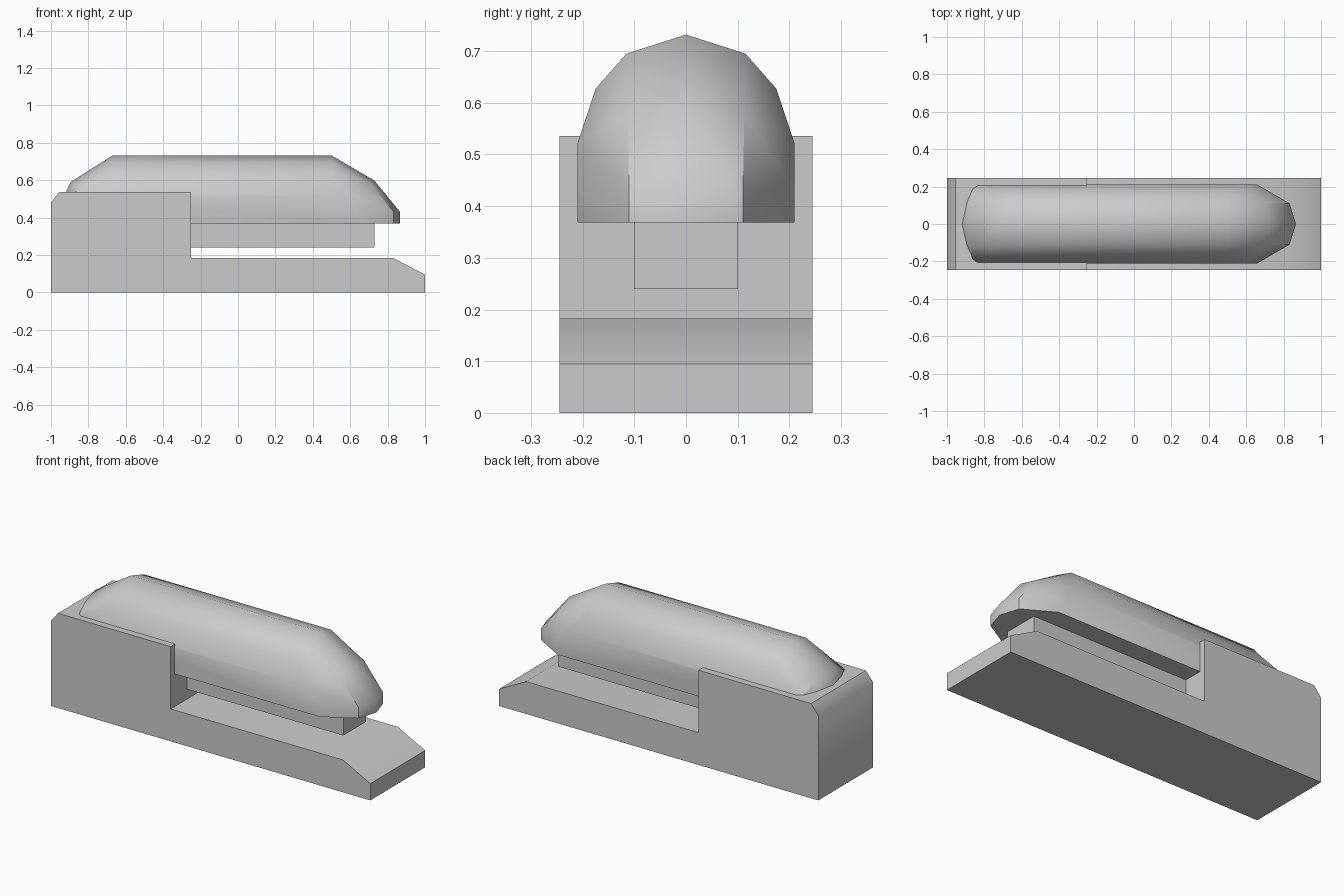
import bpy, bmesh, math

if "Cube" in bpy.data.objects:
    bpy.data.objects.remove(bpy.data.objects["Cube"])


def finish(bm, name, angle):
    bmesh.ops.recalc_face_normals(bm, faces=bm.faces)
    me = bpy.data.meshes.new(name)
    bm.to_mesh(me)
    bm.free()
    ob = bpy.data.objects.new(name, me)
    bpy.context.collection.objects.link(ob)
    bpy.ops.object.select_all(action='DESELECT')
    ob.select_set(True)
    bpy.context.view_layer.objects.active = ob
    bpy.ops.object.shade_smooth_by_angle(angle=math.radians(angle))
    return ob


def extrude_profile(name, profile, half_width, angle=45):
    bm = bmesh.new()
    face = bm.faces.new([bm.verts.new((x, -half_width, z)) for x, z in profile])
    ext = bmesh.ops.extrude_face_region(bm, geom=[face])
    verts = [v for v in ext['geom'] if isinstance(v, bmesh.types.BMVert)]
    bmesh.ops.translate(bm, verts=verts, vec=(0, 2 * half_width, 0))
    return finish(bm, name, angle)


# Stepped base with a chamfered back and a sloping front toe
extrude_profile("base", [(-1, 0), (1, 0), (1, 0.095), (0.83, 0.183), (-0.25, 0.183),
                         (-0.25, 0.536), (-0.955, 0.536), (-1, 0.48)], 0.245)

# Narrow bar under the rounded lever
extrude_profile("under_bar", [(-0.25, 0.24), (0.73, 0.24), (0.73, 0.368), (-0.25, 0.368)], 0.101)

# Rounded lever: lengthwise lines at the centre, shoulder and side, mirrored in y
centre = [(-0.935, 0, 0.368), (-0.935, 0, 0.5), (-0.895, 0, 0.59), (-0.67, 0, 0.732),
          (0.5, 0, 0.732), (0.73, 0, 0.597), (0.866, 0, 0.43), (0.866, 0, 0.368)]
shoulder = [(-0.91, 0.115, 0.368), (-0.91, 0.115, 0.5), (-0.875, 0.115, 0.575), (-0.67, 0.115, 0.695),
            (0.5, 0.115, 0.695), (0.71, 0.113, 0.578), (0.832, 0.11, 0.43), (0.832, 0.11, 0.368)]
side = [(-0.865, 0.21, 0.368), (-0.865, 0.21, 0.5), (-0.86, 0.21, 0.522), (-0.67, 0.175, 0.627),
        (0.5, 0.175, 0.627), (0.595, 0.21, 0.522), (0.66, 0.21, 0.43), (0.66, 0.21, 0.368)]


def flip(line):
    return [(x, -y, z) for x, y, z in line]


bm = bmesh.new()
rows = [[bm.verts.new(p) for p in line]
        for line in (flip(side), flip(shoulder), centre, shoulder, side)]
for a, b in zip(rows, rows[1:]):
    for i in range(len(a) - 1):
        bm.faces.new((a[i], a[i + 1], b[i + 1], b[i]))
for r in (rows[0], rows[-1]):
    bm.faces.new((r[2], r[3], r[4], r[5]))
    bm.faces.new((r[0], r[1], r[2], r[5], r[6], r[7]))
bm.faces.new([r[0] for r in rows] + [r[-1] for r in reversed(rows)])
finish(bm, "rounded_lever", 38)
